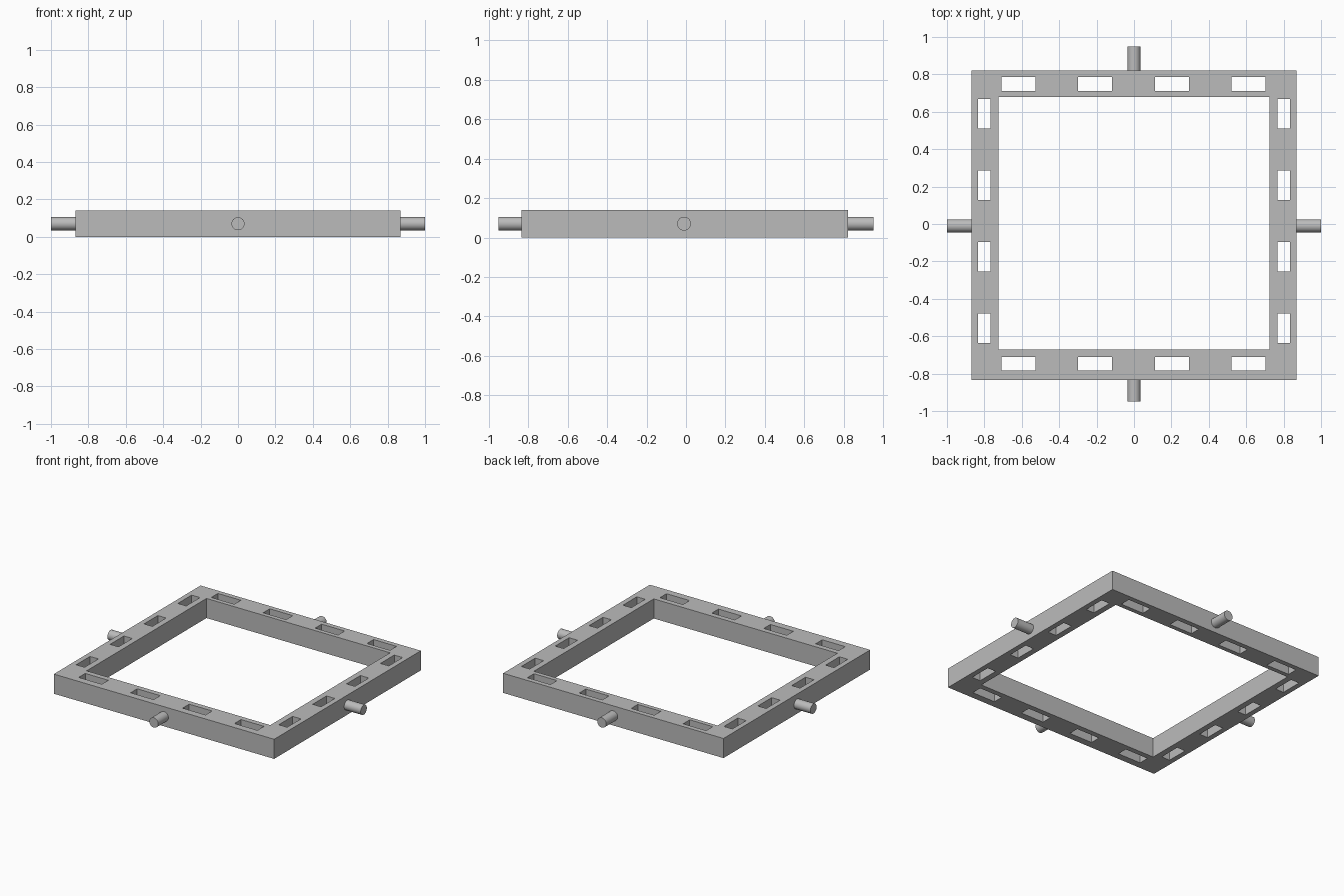
import bpy
import bmesh
from math import pi, radians
from mathutils import Matrix, Vector

cube = bpy.data.objects.get("Cube")
if cube:
    bpy.data.objects.remove(cube, do_unlink=True)

HEIGHT = 0.14
PIN_RADIUS = 0.035

grey = bpy.data.materials.new("plain grey")
grey.use_nodes = True
colour = (0.5, 0.5, 0.5, 1)
grey.diffuse_color = colour
grey.node_tree.nodes["Principled BSDF"].inputs["Base Color"].default_value = colour


def add_box(bm, low, high):
    low, high = Vector(low), Vector(high)
    matrix = Matrix.Translation((low + high) / 2) @ Matrix.Diagonal((*(high - low), 1))
    bmesh.ops.create_cube(bm, size=1, matrix=matrix)


def make_object(name, bm):
    mesh = bpy.data.meshes.new(name)
    bm.to_mesh(mesh)
    bm.free()
    mesh.materials.append(grey)
    obj = bpy.data.objects.new(name, mesh)
    bpy.context.collection.objects.link(obj)
    return obj


# Solid slab that becomes the frame
bm = bmesh.new()
add_box(bm, (-0.87, -0.835, 0), (0.87, 0.82, HEIGHT))
frame = make_object("frame", bm)

# Cutter: the central opening and four through slots on each rail
bm = bmesh.new()
below, above = -0.1, HEIGHT + 0.1
add_box(bm, (-0.725, -0.672, below), (0.725, 0.68, above))
for i in range(4):
    step = i - 1.5
    x = -0.003 + 0.41 * step
    y = 0.016 + 0.382 * step
    for rail_y in (-0.747, 0.748):
        add_box(bm, (x - 0.091, rail_y - 0.037, below), (x + 0.091, rail_y + 0.037, above))
    for rail_x in (-0.8, 0.8):
        add_box(bm, (rail_x - 0.033, y - 0.078, below), (rail_x + 0.033, y + 0.078, above))
cutter = make_object("slot_cutter", bm)
cutter.hide_render = True

cut = frame.modifiers.new("cut_slots", "BOOLEAN")
cut.operation = "DIFFERENCE"
cut.solver = "EXACT"
cut.object = cutter
bpy.context.view_layer.objects.active = frame
bpy.ops.object.modifier_apply(modifier=cut.name)
bpy.data.objects.remove(cutter, do_unlink=True)


# Round pins standing out from the middle of each rail
def add_pin(name, start, end):
    start, end = Vector(start), Vector(end)
    axis = end - start
    turn = axis.to_track_quat("Z", "Y").to_matrix().to_4x4()
    bm = bmesh.new()
    bmesh.ops.create_cone(bm, cap_ends=True, segments=32, radius1=PIN_RADIUS,
                          radius2=PIN_RADIUS, depth=axis.length,
                          matrix=Matrix.Translation((start + end) / 2) @ turn)
    pin = make_object(name, bm)
    bpy.ops.object.select_all(action="DESELECT")
    pin.select_set(True)
    bpy.context.view_layer.objects.active = pin
    bpy.ops.object.shade_smooth_by_angle(angle=radians(30))


mid = HEIGHT / 2
add_pin("left_pin", (0.86, -0.01, mid), (1, -0.01, mid))
add_pin("right_pin", (-0.86, -0.01, mid), (-1, -0.01, mid))
add_pin("back_pin", (0, 0.81, mid), (0, 0.95, mid))
add_pin("front_pin", (0, -0.825, mid), (0, -0.95, mid))
